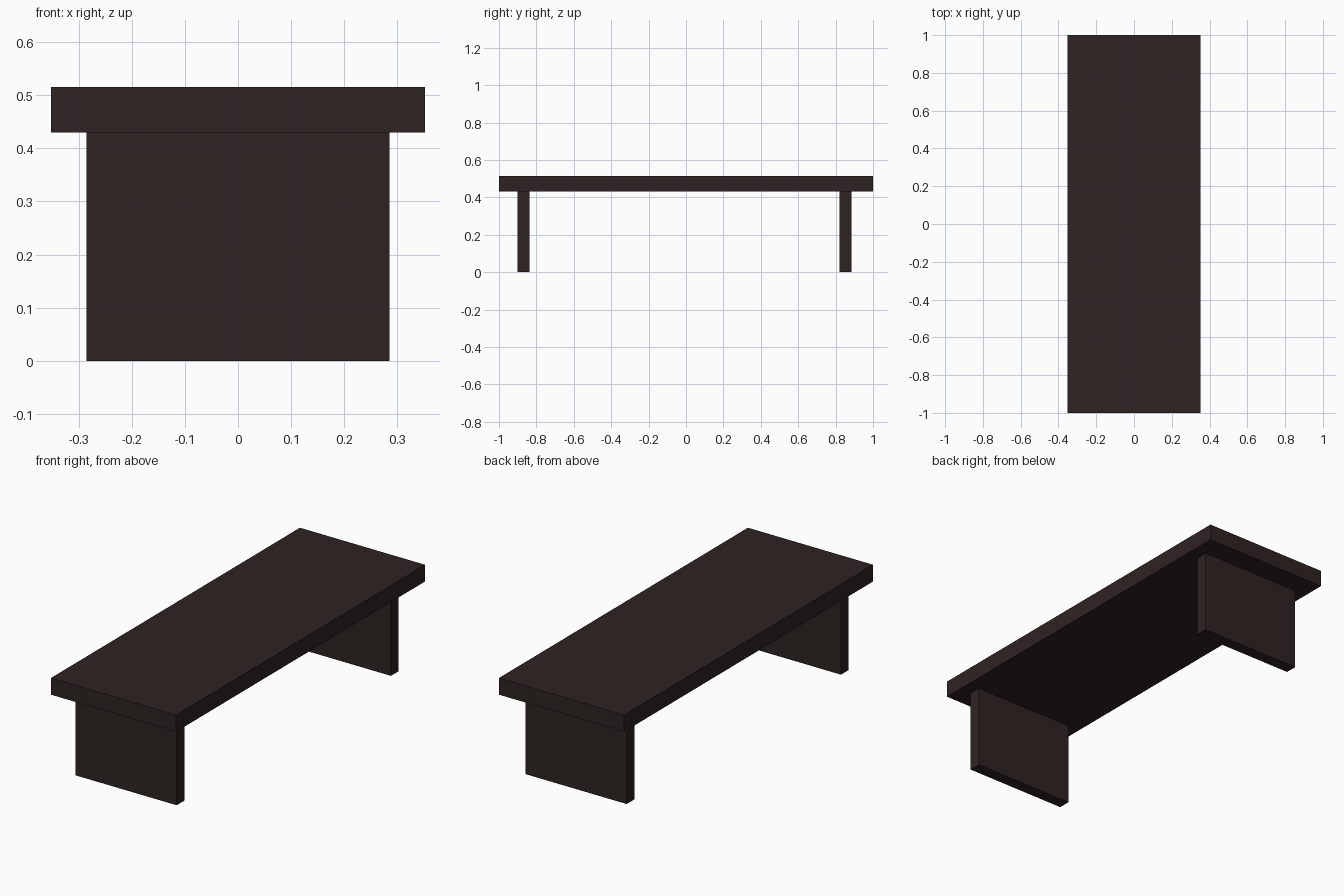
import bpy

cube = bpy.data.objects.get("Cube")
if cube:
    bpy.data.objects.remove(cube, do_unlink=True)

# Dark stained wood
wood = bpy.data.materials.new("dark_brown_wood")
wood.use_nodes = True
colour = (0.027, 0.017, 0.016, 1)
wood.diffuse_color = colour
wood.node_tree.nodes["Principled BSDF"].inputs["Base Color"].default_value = colour


def board(name, low, high):
    """Box spanning two opposite corners."""
    centre = [(a + b) / 2 for a, b in zip(low, high)]
    bpy.ops.mesh.primitive_cube_add(size=1, location=centre)
    obj = bpy.context.object
    obj.name = name
    obj.scale = [b - a for a, b in zip(low, high)]
    bpy.ops.object.transform_apply(location=False, rotation=False, scale=True)
    obj.data.materials.append(wood)
    return obj


top_width, leg_width = 0.352, 0.285
underside, height = 0.43, 0.515

# Seat slab
board("bench_top", (-top_width, -1, underside), (top_width, 1, height))

# Panel legs, set slightly unevenly along the length
for name, y0, y1 in (("front_leg", -0.90, -0.838), ("back_leg", 0.822, 0.884)):
    board(name, (-leg_width, y0, 0), (leg_width, y1, underside))
